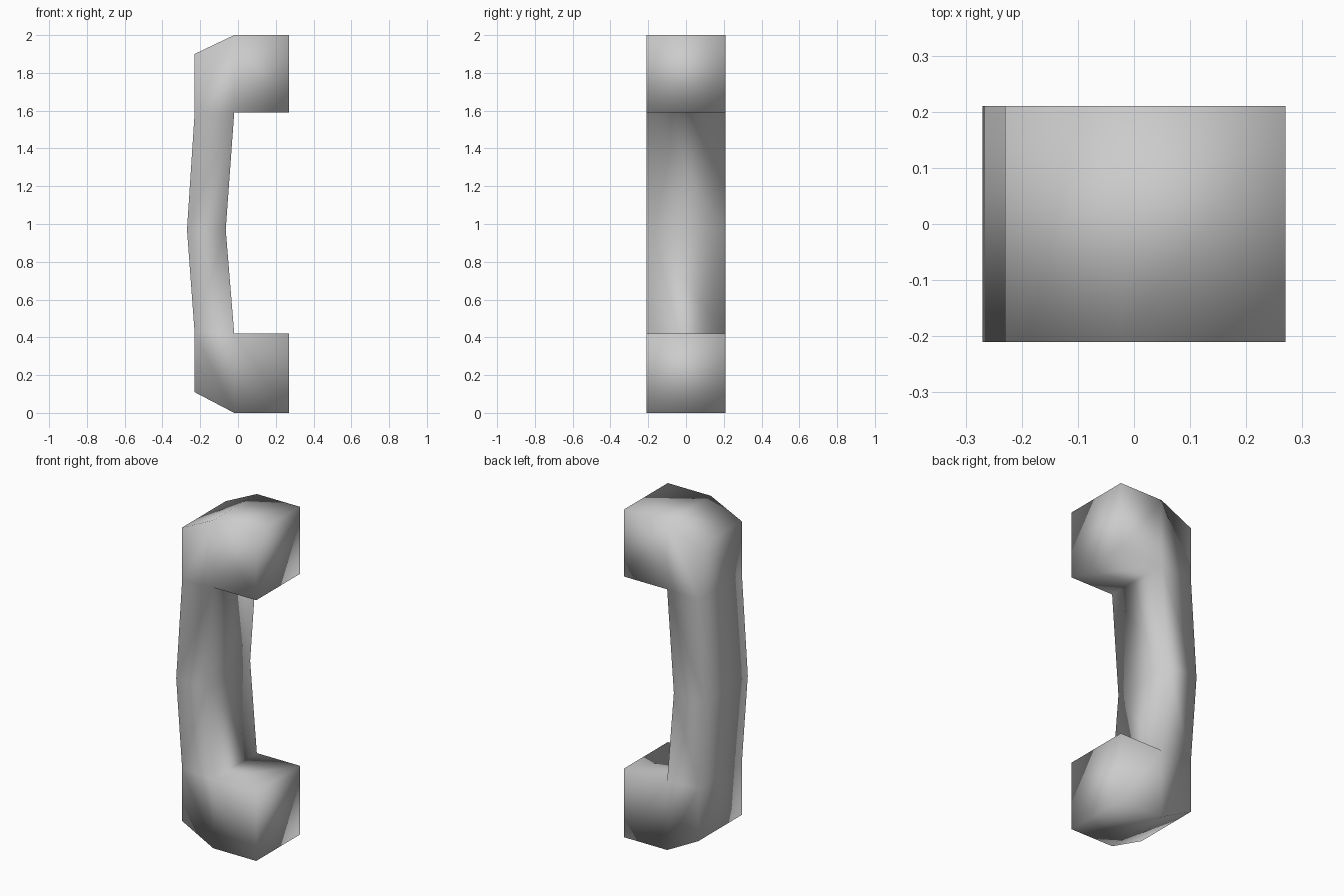
import bpy
import bmesh

cube = bpy.data.objects.get("Cube")
if cube:
    bpy.data.objects.remove(cube, do_unlink=True)

HALF_WIDTH = 0.21

# Side outline (x, z): lower block, outer grip, upper block, inner grip
OUTLINE = [
    (0.27, 0), (-0.02, 0), (-0.23, 0.11), (-0.23, 0.43), (-0.27, 0.97),
    (-0.23, 1.58), (-0.23, 1.9), (-0.02, 2), (0.27, 2), (0.27, 1.59),
    (-0.02, 1.59), (-0.065, 0.97), (-0.02, 0.42), (0.27, 0.42),
]
# Side panels as quads between outline points
PANELS = [
    (0, 1, 12, 13), (1, 2, 3, 12), (3, 4, 11, 12),
    (4, 5, 10, 11), (5, 6, 7, 10), (7, 8, 9, 10),
]

# Grey plastic
grey = bpy.data.materials.new("grey_plastic")
grey.use_nodes = True
colour = (0.6, 0.6, 0.6, 1)
grey.diffuse_color = colour
grey.node_tree.nodes["Principled BSDF"].inputs["Base Color"].default_value = colour

# Handset: two side walls joined by a rim
bm = bmesh.new()
front, back = [
    [bm.verts.new((x, y, z)) for x, z in OUTLINE]
    for y in (-HALF_WIDTH, HALF_WIDTH)
]
for side in (front, back):
    for panel in PANELS:
        bm.faces.new([side[i] for i in panel])
count = len(OUTLINE)
for i in range(count):
    j = (i + 1) % count
    bm.faces.new((front[i], front[j], back[j], back[i]))
bmesh.ops.recalc_face_normals(bm, faces=bm.faces)
for face in bm.faces:
    face.smooth = True

mesh = bpy.data.meshes.new("handset")
bm.to_mesh(mesh)
bm.free()
mesh.materials.append(grey)
handset = bpy.data.objects.new("handset", mesh)
bpy.context.collection.objects.link(handset)
